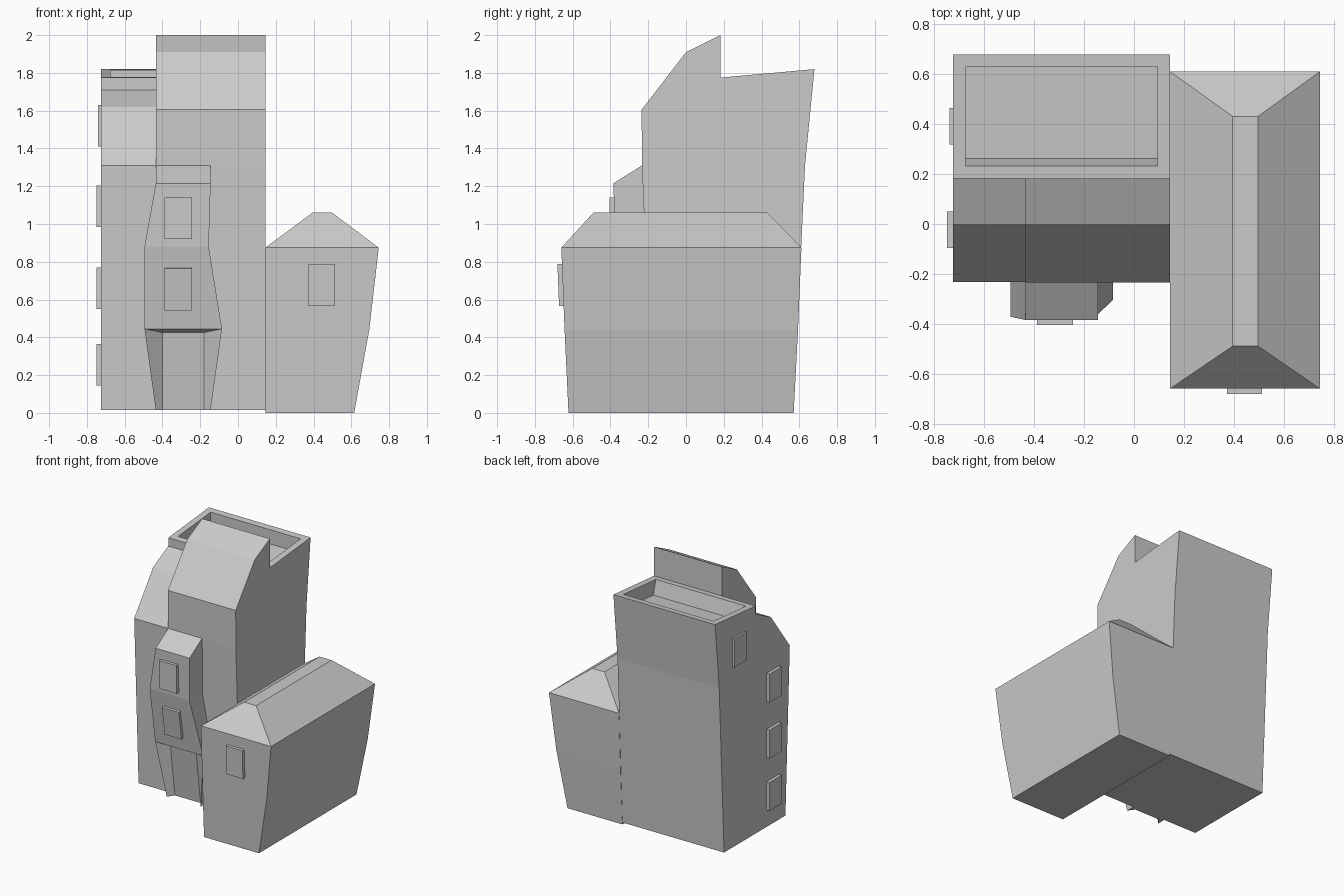
import bpy, bmesh
from mathutils import Matrix, Vector

if "Cube" in bpy.data.objects:
    bpy.data.objects.remove(bpy.data.objects["Cube"])


def finish(bm, name):
    bmesh.ops.recalc_face_normals(bm, faces=bm.faces[:])
    me = bpy.data.meshes.new(name)
    bm.to_mesh(me)
    bm.free()
    ob = bpy.data.objects.new(name, me)
    bpy.context.collection.objects.link(ob)
    return ob


def prism(profile, x0, x1):
    """Extrude a (y, z) profile along x; returns bmesh and its strip faces."""
    bm = bmesh.new()
    a = [bm.verts.new((x0, y, z)) for y, z in profile]
    b = [bm.verts.new((x1, y, z)) for y, z in profile]
    n = len(profile)
    strips = [bm.faces.new((a[i], a[(i + 1) % n], b[(i + 1) % n], b[i])) for i in range(n)]
    bm.faces.new(a)
    bm.faces.new(b)
    bmesh.ops.recalc_face_normals(bm, faces=bm.faces[:])
    return bm, strips


def loft(rings, cap_bottom=True):
    """Skin through rectangles (x0, x1, y0, y1, z); returns bmesh and front faces."""
    bm = bmesh.new()
    vs = [[bm.verts.new(p) for p in ((x0, y0, z), (x1, y0, z), (x1, y1, z), (x0, y1, z))]
          for x0, x1, y0, y1, z in rings]
    fronts = []
    for lo, hi in zip(vs, vs[1:]):
        fs = [bm.faces.new((lo[i], lo[(i + 1) % 4], hi[(i + 1) % 4], hi[i])) for i in range(4)]
        fronts.append(fs[0])
    bm.faces.new(vs[-1])
    if cap_bottom:
        bm.faces.new(vs[0][::-1])
    return bm, fronts


def window(name, centre, size, tilt=0.0):
    bm = bmesh.new()
    m = Matrix.Translation(centre) @ Matrix.Rotation(tilt, 4, 'X') @ Matrix.Diagonal((*size, 1))
    bmesh.ops.create_cube(bm, size=1, matrix=m)
    finish(bm, name)


# Tower: side profile with sloped front roof, raised flat roof and flared back
bm, strips = prism([(-.18, .015), (-.233, 1.31), (0, 1.62), (.183, 1.71), (.183, 1.775),
                    (.68, 1.82), (.63, 1.31), (.61, .88), (.57, .015)], -.725, .145)
# sunken roof terrace
roof = strips[4]
bmesh.ops.inset_region(bm, faces=[roof], thickness=.05, use_even_offset=True)
floor = bmesh.ops.extrude_discrete_faces(bm, faces=[roof])['faces'][0]
for v in floor.verts:
    v.co.z -= .11
    if v.co.y < .4:
        v.co.y += .03
finish(bm, "tower")

# Raised dormer on the right part of the tower
bm, _ = prism([(-.233, 1.31), (-.235, 1.605), (0, 1.91), (.183, 2.0), (.183, 1.71), (0, 1.62)],
              -.435, .145)
finish(bm, "tower_dormer")

# Side wing with hipped roof
bm, _ = loft([(.145, .615, -.622, .57, 0), (.145, .695, -.643, .593, .44),
              (.145, .745, -.66, .611, .875), (.395, .498, -.49, .432, 1.06)])
finish(bm, "side_wing")

# Entrance bay, with the doorway pushed into its lowest front face
bm, fronts = loft([(-.435, -.145, -.25, -.15, .015), (-.495, -.085, -.305, -.15, .445),
                   (-.495, -.155, -.372, -.15, .88), (-.435, -.145, -.385, -.2, 1.215),
                   (-.435, -.145, -.233, -.2, 1.31)], cap_bottom=False)
# bring the back of the top slope down to a wall line hidden inside the tower
door = bmesh.ops.extrude_discrete_faces(bm, faces=[fronts[0]])['faces'][0]
for v in door.verts:
    top = v.co.z > .2
    v.co = Vector((-.4 if v.co.x < -.3 else -.18, -.255 if top else -.2, .425 if top else .015))
sill = [f for f in bm.faces if all(v.co.z < .02 for v in f.verts)]
bmesh.ops.delete(bm, geom=sill, context='FACES')
bmesh.ops.holes_fill(bm, edges=[e for e in bm.edges if e.is_boundary], sides=0)
finish(bm, "entrance_bay")

# Front windows
window("bay_window_upper", (-.317, -.383, 1.03), (.145, .04, .22), .02)
window("bay_window_lower", (-.317, -.337, .657), (.145, .04, .225), .148)
window("wing_window", (.443, -.654, .678), (.14, .045, .222), .04)

# Left wall windows
for i, z in enumerate((.255, .66, 1.093)):
    window(f"left_window_{i + 1}", (-.73, -.023, z), (.04, .147, .22))
window("left_window_top", (-.72, .392, 1.52), (.04, .145, .22))
